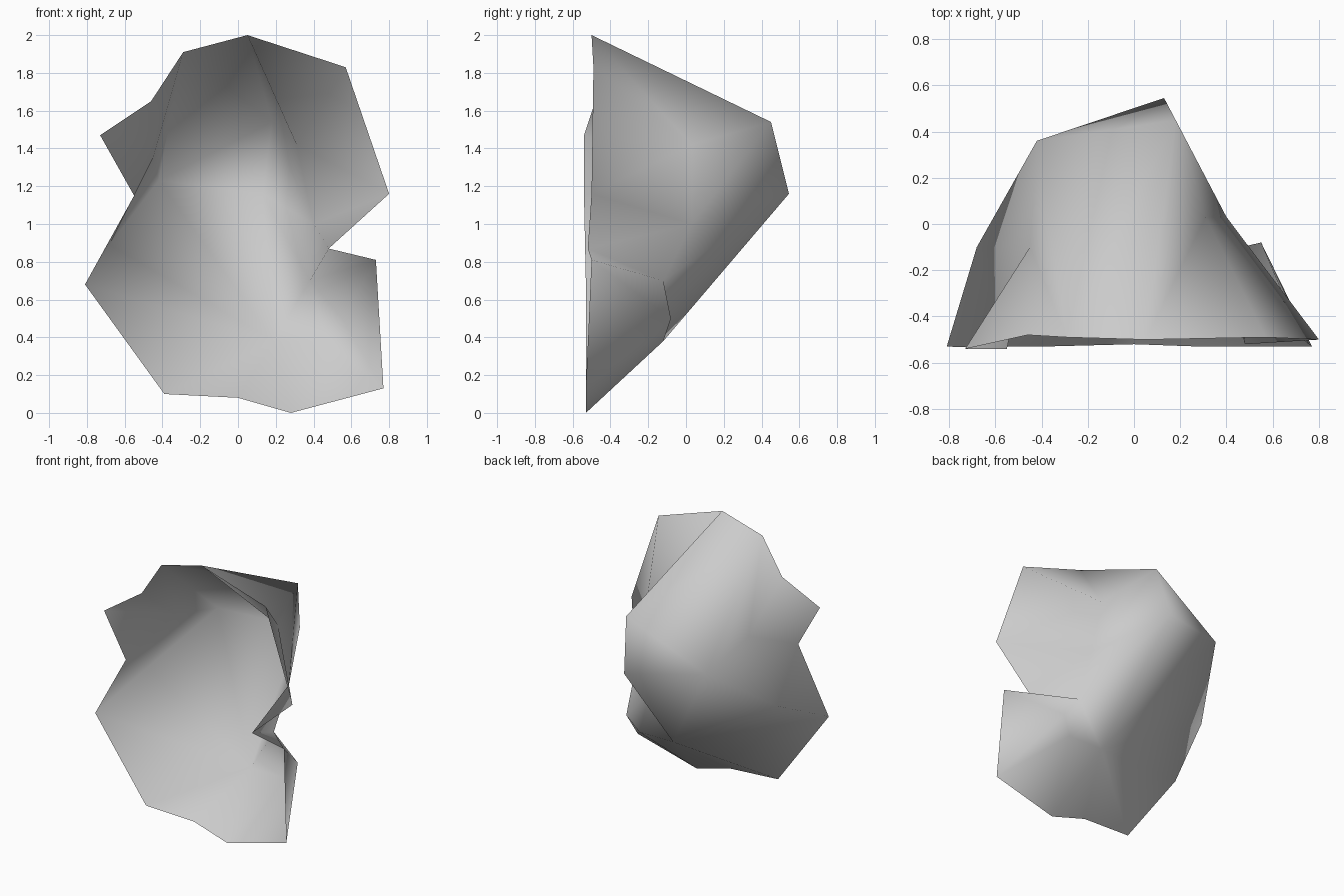
import bpy
import bmesh
from mathutils import Vector

old = bpy.data.objects.get("Cube")
if old:
    bpy.data.objects.remove(old, do_unlink=True)

# Single pale grey material
grey = bpy.data.materials.new("pale_grey")
grey.use_nodes = True
colour = (0.6, 0.6, 0.6, 1.0)
grey.diffuse_color = colour
grey.node_tree.nodes["Principled BSDF"].inputs["Base Color"].default_value = colour

bm = bmesh.new()


def points(rows):
    """Add one mesh vertex for each position."""
    return [bm.verts.new(Vector(row)) for row in rows]


def fan(centre, ring):
    """Triangles from one vertex to each edge along a run of vertices."""
    for first, second in zip(ring, ring[1:]):
        bm.faces.new((centre, first, second))


# Jagged open rim, from the crown down the right side and up the left
rim = points([
    (.05, -.5, 2), (-.29, -.49, 1.91), (-.46, -.48, 1.65), (-.73, -.54, 1.47),
    (-.55, -.54, 1.15), (-.81, -.53, .68), (-.39, -.53, .1), (0, -.52, .08),
    (.28, -.53, 0), (.77, -.53, .13), (.73, -.5, .81), (.48, -.52, .87),
    (.8, -.5, 1.16), (.57, -.49, 1.83)])

# Shoulder ring halfway back, in the same direction
upper_right, right_dent, right_corner = points([
    (-.42, .36, 1.23), (-.45, -.1, 1.35), (-.68, -.1, .89)])
keel, heel, bulge = points([
    (.19, -.12, .38), (.47, -.12, .38), (.55, -.08, .5)])
left_dent, left_side, crown_dent, crest = points([
    (.38, -.12, .7), (.4, .03, 1), (.31, .03, 1.42), (.18, .45, 1.54)])
shoulder = [upper_right, right_dent, right_corner, keel, heel, bulge,
            left_dent, left_side, crown_dent, crest]

# Rearmost point
back, = points([(.13, .545, 1.16)])

# Wall between rim and shoulder: each rim edge meets one shoulder vertex
anchors = [crest, right_dent, right_dent, right_dent, right_corner, keel,
           keel, keel, heel, bulge, left_dent, left_side,
           crown_dent, crown_dent]
for i, anchor in enumerate(anchors):
    corner = rim[(i + 1) % len(rim)]
    bm.faces.new((rim[i], anchor, corner))
    step = shoulder.index(anchor)
    target = shoulder.index(anchors[(i + 1) % len(anchors)])
    while step != target:
        following = (step + 1) % len(shoulder)
        bm.faces.new((corner, shoulder[step], shoulder[following]))
        step = following

# Back of the shell
fan(back, [crest, upper_right, keel, left_dent, left_side, crest])
fan(upper_right, [right_dent, right_corner, keel])
fan(left_dent, [keel, heel, bulge])
fan(left_side, [crown_dent, crest])

# Outside faces point away from the hollow
bmesh.ops.recalc_face_normals(bm, faces=bm.faces)
bm.normal_update()
if back.normal.y < 0:
    bmesh.ops.reverse_faces(bm, faces=bm.faces)
for face in bm.faces:
    face.smooth = True

mesh = bpy.data.meshes.new("broken_shell")
bm.to_mesh(mesh)
bm.free()
mesh.materials.append(grey)
shell = bpy.data.objects.new("broken_shell", mesh)
bpy.context.collection.objects.link(shell)
